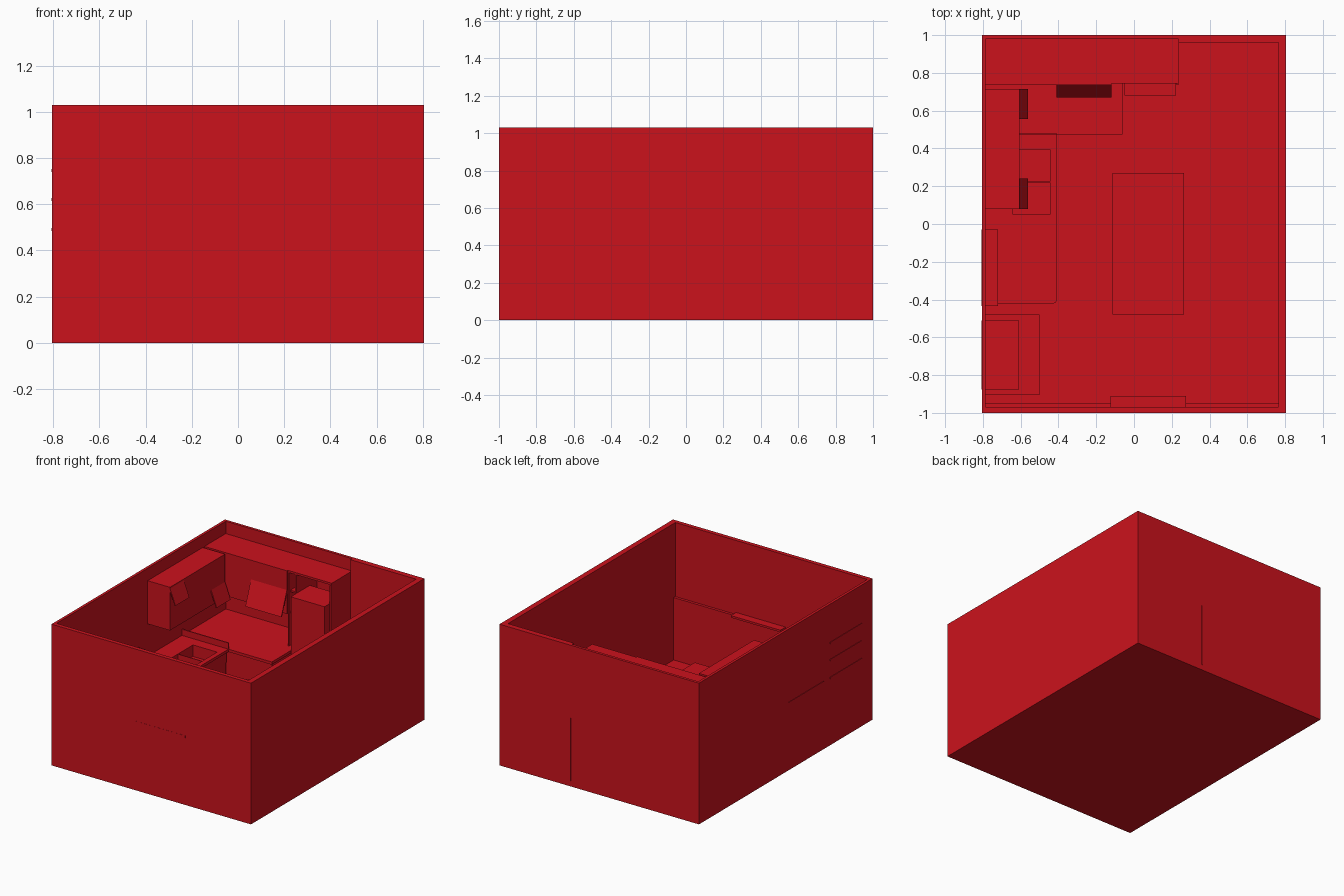
import bpy, bmesh
from mathutils import Matrix, Vector

if "Cube" in bpy.data.objects:
    bpy.data.objects.remove(bpy.data.objects["Cube"])

mat = bpy.data.materials.new("red_plastic")
mat.diffuse_color = (0.6, 0.006, 0.012, 1)
mat.use_nodes = True
mat.node_tree.nodes["Principled BSDF"].inputs["Base Color"].default_value = mat.diffuse_color


def boxes(name, *ranges, cutter=False):
    """One object made of boxes given as (x0, x1, y0, y1, z0, z1)."""
    bm = bmesh.new()
    for x0, x1, y0, y1, z0, z1 in ranges:
        m = Matrix.Translation(((x0 + x1) / 2, (y0 + y1) / 2, (z0 + z1) / 2))
        m = m @ Matrix.Diagonal((x1 - x0, y1 - y0, z1 - z0, 1))
        bmesh.ops.create_cube(bm, size=1, matrix=m)
    me = bpy.data.meshes.new(name)
    bm.to_mesh(me)
    bm.free()
    ob = bpy.data.objects.new(name, me)
    bpy.context.collection.objects.link(ob)
    me.materials.append(mat)
    if cutter:
        ob.hide_render = True
        ob.hide_viewport = True
        ob.display_type = 'WIRE'
    return ob


def cut(ob, name, *r):
    mod = ob.modifiers.new(name, 'BOOLEAN')
    mod.operation = 'DIFFERENCE'
    mod.solver = 'EXACT'
    mod.object = boxes(name, r, cutter=True)


def flap(name, corner, along, out, thick=0.008):
    """Thin tilted panel: top corner, edge along the cabinet, slope down and out."""
    c, a, o = Vector(corner), Vector(along), Vector(out)
    n = a.cross(o).normalized()
    if n.z > 0:
        n = -n
    bm = bmesh.new()
    f = bm.faces.new([bm.verts.new(p) for p in (c, c + a, c + a + o, c + o)])
    ext = bmesh.ops.extrude_face_region(bm, geom=[f])['geom']
    bmesh.ops.translate(bm, vec=n * thick,
                        verts=[v for v in ext if isinstance(v, bmesh.types.BMVert)])
    bmesh.ops.recalc_face_normals(bm, faces=bm.faces)
    me = bpy.data.meshes.new(name)
    bm.to_mesh(me)
    bm.free()
    me.materials.append(mat)
    bpy.context.collection.objects.link(bpy.data.objects.new(name, me))


FLOOR = 0.035

# room shell with the thicker wall section at the back right
room = boxes("room_shell", (-.805, .805, -1, 1, 0, 1.03))
cut(room, "room_cutter", -.785, .765, -.97, .96, FLOOR, 1.2)
cut(room, "recess_cutter", -.785, .235, .8, .98, FLOOR, 1.2)
boxes("front_wall_ledge", (-.785, .765, -.97, -.95, FLOOR, .49))

# wall shelves, their ends run through the walls
for i, z in enumerate((.485, .615, .74)):
    boxes(f"desk_shelf_{i + 1}", (-.808, -.61, -.875, -.51, z, z + .012))
boxes("left_wall_shelf", (-.808, -.72, -.435, -.03, .485, .497))
boxes("front_wall_shelf", (-.125, .275, -1.001, -.91, .49, .505))

# back upper cabinets and tall open fridge housing
boxes("back_upper_cabinet", (-.785, -.12, .735, .98, .625, .94))
boxes("fridge_housing",
      (-.12, .235, .745, .98, .925, .94),
      (-.12, -.11, .745, .98, .39, .925),
      (-.06, -.05, .745, .98, FLOOR, .925),
      (.225, .235, .735, .98, FLOOR, .925),
      (-.11, -.06, .76, .98, .625, .637),
      (-.11, -.06, .76, .98, .78, .792))
boxes("housing_back_strip", (.23, .242, .96, 1.001, .04, .5))
boxes("fridge", (-.05, .222, .68, .9, FLOOR, .79))

# left upper cabinet
boxes("left_upper_cabinet", (-.785, -.605, .08, .715, .625, .94))

# tilted flap panels
flap("cooker_hood_panel", (-.41, .735, .80), (.29, 0, 0), (0, -.065, -.173))
flap("upper_flap", (-.605, .08, .93), (0, .16, 0), (.045, 0, -.113))
flap("lower_flap", (-.605, .555, .738), (0, .16, 0), (.045, 0, -.118))

# L-shaped counter with one rounded corner and a double basin
left = boxes("left_counter", (-.785, -.41, -.42, .475, .37, .39))
bm = bmesh.new()
bm.from_mesh(left.data)
edge = [e for e in bm.edges if all(v.co.x > -.5 and v.co.y < 0 for v in e.verts)]
bmesh.ops.bevel(bm, geom=edge, offset=.015, segments=4, profile=.5, affect='EDGES')
bm.to_mesh(left.data)
bm.free()
for i, y in enumerate((.05, .225)):
    cut(left, f"basin_cutter_{i + 1}", -.64, -.445, y, y + .17, .3, .5)
    boxes(f"basin_{i + 1}",
          (-.645, -.44, y - .002, y + .172, .30, .306),
          (-.645, -.64, y - .002, y + .172, .306, .37),
          (-.445, -.44, y - .002, y + .172, .306, .37),
          (-.64, -.445, y - .002, y, .306, .37),
          (-.64, -.445, y + .17, y + .172, .306, .37))
boxes("back_counter", (-.785, -.06, .475, .98, .37, .39))
boxes("counter_upstand", (-.785, -.41, .475, .483, .39, .435))

# base cabinets
boxes("left_base_cabinet",
      (-.785, -.43, .03, .475, FLOOR, .29),
      (-.435, -.425, .03, .475, .29, .37),
      (-.785, -.43, .03, .04, .29, .37),
      (-.785, -.43, -.40, -.388, FLOOR, .37))
boxes("back_base_cabinet", (-.785, -.07, .49, .98, FLOOR, .37))


def table(name, x0, x1, y0, y1, h, leg):
    legs = [(x, x + leg, y, y + leg, FLOOR, h - .015)
            for x in (x0 + .01, x1 - leg - .01) for y in (y0 + .01, y1 - leg - .01)]
    boxes(name, (x0, x1, y0, y1, h - .015, h), *legs)


# dining table and desk
table("dining_table", -.115, .265, -.48, .27, .33, .025)
table("desk", -.785, -.5, -.905, -.48, .33, .02)
